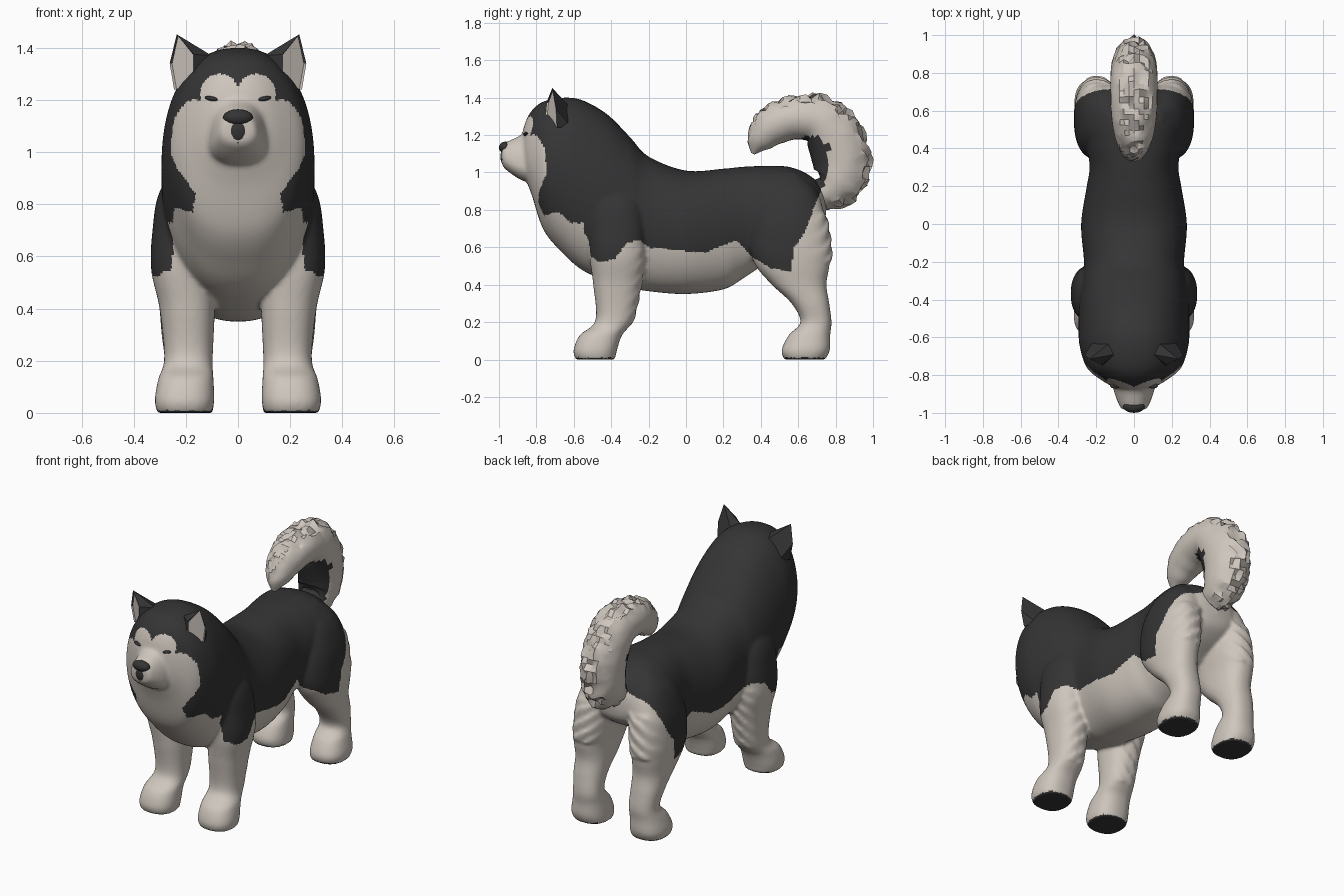
import bpy, bmesh, math, random
from mathutils import Vector, Matrix

if "Cube" in bpy.data.objects:
    bpy.data.objects.remove(bpy.data.objects["Cube"])
random.seed(4)


def material(name, colour):
    mat = bpy.data.materials.new(name)
    mat.use_nodes = True
    mat.diffuse_color = (*colour, 1)
    mat.node_tree.nodes["Principled BSDF"].inputs["Base Color"].default_value = (*colour, 1)
    return mat


CREAM, BLACK = 0, 1
MATERIALS = [material("cream fur", (.62, .565, .51)), material("black fur", (.035, .035, .035))]

# Outline of the dark coat in side profile (y, z)
COAT = [(-.92, 1.2), (-.8, 1.2), (-.755, 1.13), (-.745, 1), (-.785, .9), (-.79, .84),
        (-.76, .77), (-.68, .79), (-.62, .73), (-.55, .73), (-.54, .57), (-.46, .52),
        (-.38, .54), (-.32, .62), (-.25, .64), (-.2, .6), (.1, .57), (.27, .64), (.35, .55),
        (.45, .49), (.56, .47), (.58, .6), (.64, .69), (.69, .83), (.75, .96), (.77, 1.05),
        (.76, 1.14), (.71, 1.2), (.62, 1.19), (.59, 1.06), (.4, 1.06), (-.3, 1.5), (-.92, 1.5)]


def in_coat(y, z):
    inside = False
    for (ya, za), (yb, zb) in zip(COAT, COAT[1:] + COAT[:1]):
        if (za > z) != (zb > z) and y < ya + (z - za) * (yb - ya) / (zb - za):
            inside = not inside
    return inside


def coat_rule(p):
    """Dark saddle and soles; pale brow spots, inner legs and shoulder fronts."""
    brow = p.y < -.72 and math.hypot(abs(p.x) - .07, p.z - 1.225) < .075
    inner_leg = p.z < .64 and abs(p.x) < .17
    shoulder_front = p.z < .74 and p.y < -.3 and abs(p.x) < .25
    pale = brow or inner_leg or shoulder_front
    return BLACK if p.z < .01 or in_coat(p.y, p.z) and not pale else CREAM


def finish(name, bm, rule=None, angle=40):
    bmesh.ops.recalc_face_normals(bm, faces=bm.faces)
    if rule:
        for f in bm.faces:
            f.material_index = rule(f.calc_center_median())
    mesh = bpy.data.meshes.new(name)
    bm.to_mesh(mesh)
    bm.free()
    for mat in MATERIALS:
        mesh.materials.append(mat)
    ob = bpy.data.objects.new(name, mesh)
    bpy.context.collection.objects.link(ob)
    bpy.ops.object.select_all(action='DESELECT')
    ob.select_set(True)
    bpy.context.view_layer.objects.active = ob
    bpy.ops.object.shade_smooth_by_angle(angle=math.radians(angle))
    return ob


def smooth_path(stations, steps):
    """Catmull-Rom interpolation of every station parameter."""
    pts = [Vector(s) for s in stations]
    pts = [pts[0]] + pts + [pts[-1]]
    out = []
    for a, b, c, d in zip(pts, pts[1:], pts[2:], pts[3:]):
        for i in range(steps):
            t = i / steps
            out.append(b + (c - a) * (t / 2) + (a * 2 - b * 5 + c * 4 - d) * (t * t / 2)
                       + (b * 3 - a - c * 3 + d) * (t ** 3 / 2))
    return out + [pts[-1]]


def loft(bm, rings):
    loops = [[bm.verts.new(p) for p in ring] for ring in rings]
    n = len(loops[0])
    for low, high in zip(loops, loops[1:]):
        for i in range(n):
            j = (i + 1) % n
            bm.faces.new((low[i], low[j], high[j], high[i]))
    bm.faces.new(loops[0])
    bm.faces.new(loops[-1])


def circle(n):
    return [(math.cos(math.tau * i / n), math.sin(math.tau * i / n)) for i in range(n)]


def fuller(c):
    """Pushes a cosine outward for a slightly boxier section."""
    return math.copysign(abs(c) ** .85, c)


def upright_ring(s):
    """Cross-section at a given y: bottom, top, widest height, half width."""
    y, low, high, mid, w = s
    return [(w * fuller(c), y, mid + k * (high - mid if k > 0 else mid - low))
            for c, k in circle(72)]


def flat_ring(s, side, tuft):
    """Cross-section at a given z, with ragged fur on the rear."""
    z, yc, ry, xc, rx = s
    low, high, size = tuft
    ring = []
    for c, k in circle(56):
        shag = size * ((z * 12 + c * 1.3) % 1) * max(0, k) ** 2 if low < z < high else 0
        ring.append((side * (xc + rx * fuller(c)), yc + ry * fuller(k) + shag, z))
    return ring


# Torso, neck and head in one sweep
torso = [(-.885, 1.1, 1.14, 1.12, .015), (-.865, .99, 1.25, 1.11, .1),
         (-.825, .88, 1.33, 1.07, .175), (-.76, .69, 1.38, 1.03, .25),
         (-.65, .56, 1.4, 1, .287), (-.55, .475, 1.385, .93, .294),
         (-.42, .42, 1.31, .85, .29), (-.3, .385, 1.19, .8, .275),
         (-.2, .365, 1.085, .75, .265), (0, .35, 1.01, .7, .28), (.2, .375, 1.02, .72, .25),
         (.3, .43, 1.03, .75, .235), (.42, .51, 1.035, .78, .25), (.55, .59, 1.03, .8, .26),
         (.66, .65, .985, .8, .22), (.73, .71, .91, .8, .13), (.75, .79, .82, .8, .01)]
flesh = bmesh.new()
loft(flesh, [upright_ring(s) for s in smooth_path(torso, 8)])

# Muzzle
muzzle = [(-.78, .955, 1.22, 1.04, .13), (-.85, .95, 1.22, 1.03, .115),
          (-.9, .97, 1.19, 1.04, .102), (-.95, 1.005, 1.168, 1.06, .083),
          (-.98, 1.035, 1.15, 1.08, .062), (-.987, 1.08, 1.12, 1.1, .01)]
loft(flesh, [upright_ring(s) for s in smooth_path(muzzle, 4)])

# Legs: (z, y centre, y radius, x centre, x radius)
front_leg = [(0, -.485, .105, .205, .105), (.05, -.485, .116, .205, .114),
             (.13, -.455, .113, .2, .106), (.21, -.385, .099, .19, .093),
             (.4, -.37, .126, .195, .106), (.55, -.37, .146, .212, .121),
             (.7, -.37, .155, .2, .128), (.85, -.38, .14, .18, .12), (1, -.39, .05, .15, .05)]
hind_leg = [(0, .635, .11, .2, .105), (.05, .64, .129, .205, .111), (.13, .66, .111, .2, .099),
            (.2, .695, .083, .195, .087), (.3, .665, .101, .2, .093), (.4, .605, .146, .2, .101),
            (.5, .57, .196, .203, .111), (.6, .555, .212, .195, .123), (.75, .55, .195, .18, .126),
            (.9, .55, .15, .13, .12), (1, .55, .05, .1, .05)]
for side in (1, -1):
    for stations, tuft in ((front_leg, (.19, .6, .014)), (hind_leg, (.52, .78, .022))):
        loft(flesh, [flat_ring(s, side, tuft) for s in smooth_path(stations, 12)])

# Fuse torso, muzzle and legs into one softly blended skin
draft = finish("draft", flesh)
remesh = draft.modifiers.new("fuse", 'REMESH')
remesh.mode = 'VOXEL'
remesh.voxel_size = .01
soften = draft.modifiers.new("soften", 'SMOOTH')
soften.factor = .5
soften.iterations = 8
skin = bmesh.new()
skin.from_object(draft, bpy.context.evaluated_depsgraph_get())
bpy.data.objects.remove(draft)
finish("body", skin, coat_rule, 60)


def blob(name, centre, radii, tilt=0):
    bm = bmesh.new()
    place = (Matrix.Translation(centre) @ Matrix.Rotation(tilt, 4, 'Y')
             @ Matrix.Diagonal((*radii, 1)))
    bmesh.ops.create_uvsphere(bm, u_segments=16, v_segments=10, radius=1, matrix=place)
    finish(name, bm, lambda p: BLACK)


# Nose, lip line and mouth
blob("nose", (0, -.966, 1.133), (.058, .034, .032))
blob("upper_lip", (0, -.966, 1.085), (.043, .026, .052))
blob("mouth", (0, -.96, 1.043), (.04, .021, .018))

for side, label in ((1, "left"), (-1, "right")):
    # Ear: dark shell with a sunken pale inside facing forward and outward
    bm = bmesh.new()
    root, tip, outer, lobe, base, fold, nape, crown = [
        bm.verts.new((side * x, y, z)) for x, y, z in (
            (.1, -.69, 1.37), (.235, -.715, 1.452), (.262, -.695, 1.34), (.245, -.69, 1.24),
            (.17, -.755, 1.27), (.17, -.745, 1.375), (.21, -.61, 1.24), (.13, -.63, 1.36))]
    hollow = bm.faces.new((tip, outer, lobe, base, fold))
    for corners in ((root, tip, fold), (root, fold, base), (tip, root, crown),
                    (tip, crown, nape, outer), (outer, nape, lobe)):
        bm.faces.new(corners).material_index = BLACK
    bmesh.ops.recalc_face_normals(bm, faces=bm.faces)
    edge = bmesh.ops.inset_region(bm, faces=[hollow], thickness=.006, depth=-.008)
    for f in edge["faces"]:
        f.material_index = BLACK if f.calc_center_median().z > 1.36 else CREAM
    finish(f"{label}_ear", bm, angle=25)

    # Eye
    blob(f"{label}_eye", (side * .1, -.856, 1.205), (.028, .015, .009), side * -.2)

# Tail: curled plume (y, z, radius, half width), shaggy along the outer curve
tail = smooth_path([(.66, .91, .05, .07), (.735, .9, .09, .095), (.8, .95, .13, .115),
                    (.825, 1.06, .15, .12), (.785, 1.195, .148, .125), (.7, 1.28, .125, .125),
                    (.57, 1.287, .112, .12), (.46, 1.24, .1, .1), (.39, 1.165, .068, .065),
                    (.358, 1.1, .01, .01)], 6)
rings = []
for i, s in enumerate(tail):
    ahead, behind = tail[min(i + 1, len(tail) - 1)], tail[max(i - 1, 0)]
    along = Vector((0, ahead[0] - behind[0], ahead[1] - behind[1])).normalized()
    outward = Vector((0, along.z, -along.y))
    ring = []
    for c, k in circle(28):
        shag = .03 * max(0, k) ** 1.5 * random.uniform(-.6, 1) * min(1, (s[2] / .12) ** 2)
        ring.append(Vector((c * s[3], s[0], s[1])) + outward * (k * s[2] + shag))
    rings.append(ring)
plume = bmesh.new()
loft(plume, rings)
finish("tail", plume, coat_rule, 30)
